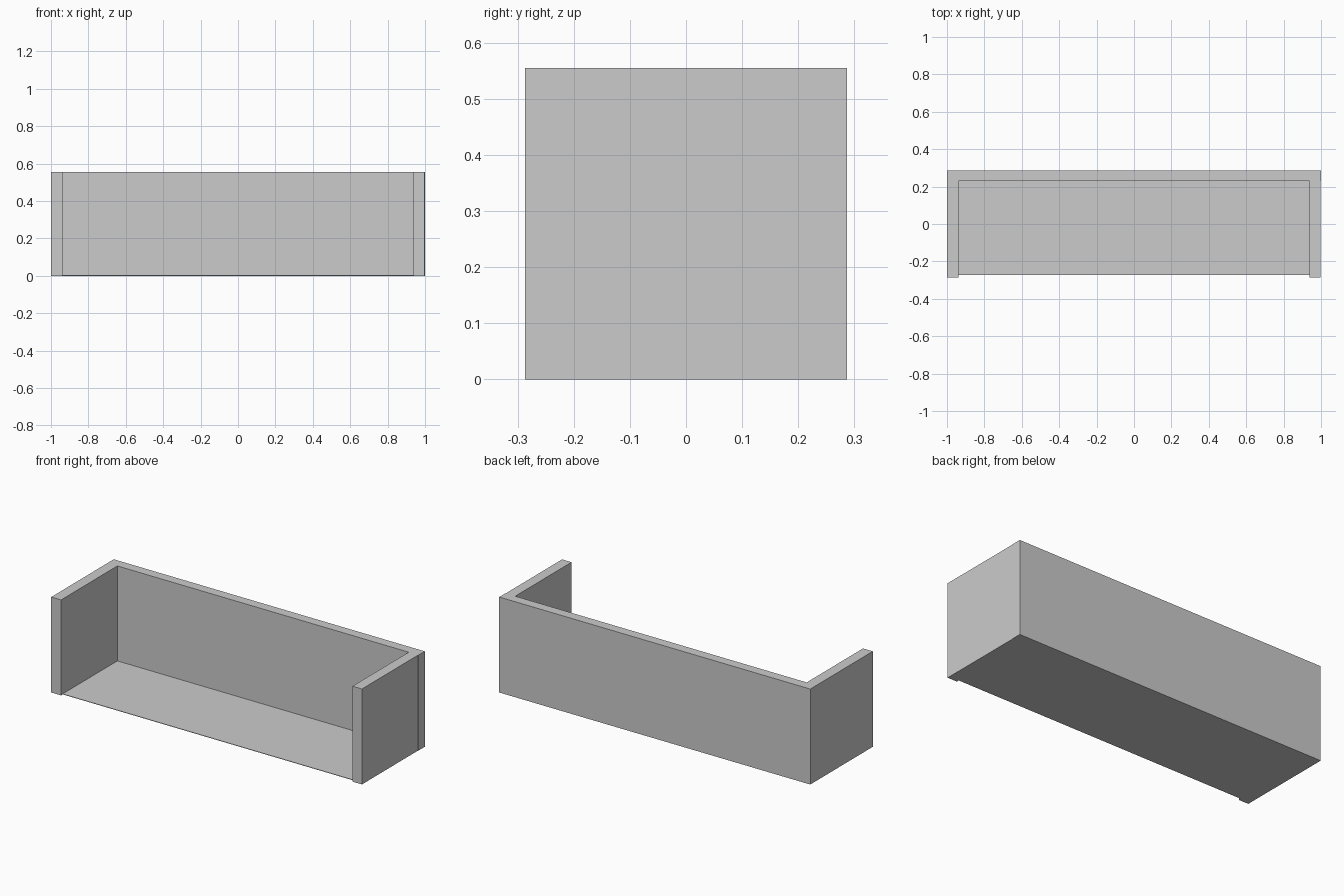
import bpy
import bmesh

if "Cube" in bpy.data.objects:
    bpy.data.objects.remove(bpy.data.objects["Cube"])


def extrude_profile(name, points, z0, z1):
    """Extrude a closed plan outline (counter-clockwise) from z0 to z1."""
    bm = bmesh.new()
    face = bm.faces.new([bm.verts.new((x, y, z0)) for x, y in points])
    result = bmesh.ops.extrude_face_region(bm, geom=[face])
    top = [g for g in result["geom"] if isinstance(g, bmesh.types.BMVert)]
    bmesh.ops.translate(bm, verts=top, vec=(0, 0, z1 - z0))
    bmesh.ops.recalc_face_normals(bm, faces=bm.faces)
    mesh = bpy.data.meshes.new(name)
    bm.to_mesh(mesh)
    bm.free()
    obj = bpy.data.objects.new(name, mesh)
    bpy.context.collection.objects.link(obj)
    return obj


HEIGHT = 0.555
HALF_DEPTH = 0.287
INNER_X, INNER_Y = 0.937, 0.23

# U-shaped wall: back and two sides, with a hairline step on the right end
wall = [
    (-1, -HALF_DEPTH), (-INNER_X, -HALF_DEPTH),
    (-INNER_X, INNER_Y), (INNER_X, INNER_Y),
    (INNER_X, -HALF_DEPTH), (0.998, -HALF_DEPTH),
    (0.998, INNER_Y), (1, INNER_Y),
    (1, HALF_DEPTH), (-1, HALF_DEPTH),
]
extrude_profile("surround_wall", wall, 0, HEIGHT)

# Thin floor sheet, set slightly back from the open front
floor = [(-INNER_X, -0.272), (INNER_X, -0.272),
         (INNER_X, INNER_Y), (-INNER_X, INNER_Y)]
extrude_profile("floor_panel", floor, 0, 0.003)
